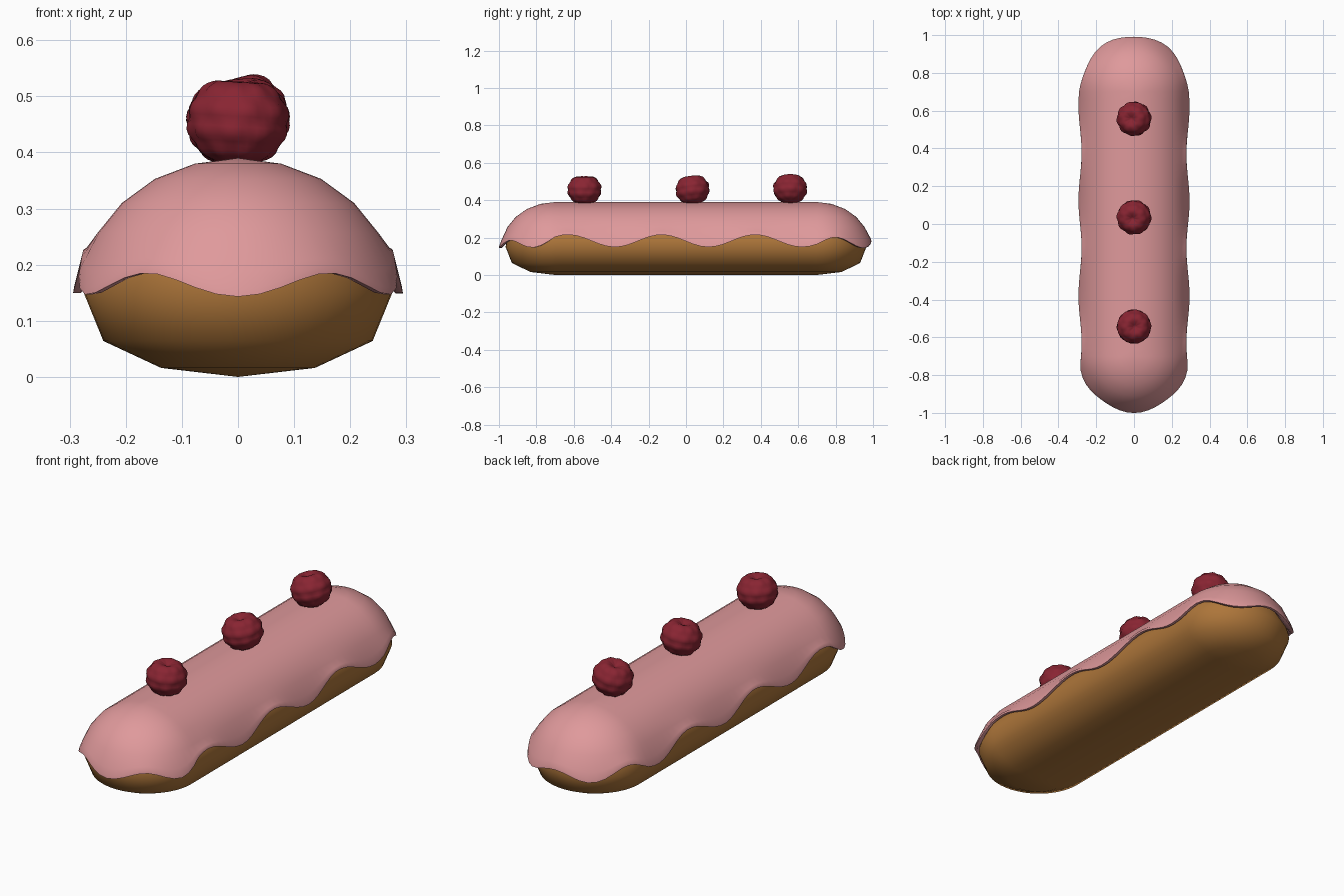
import bpy, bmesh, math
from mathutils import Vector, Euler

if "Cube" in bpy.data.objects:
    bpy.data.objects.remove(bpy.data.objects["Cube"])

L = 0.70          # half length of the straight middle part
CAP, STR = 24, 36  # segments per rounded end and per straight side


def material(name, rgb):
    m = bpy.data.materials.new(name)
    m.diffuse_color = (*rgb, 1)
    m.use_nodes = True
    m.node_tree.nodes["Principled BSDF"].inputs["Base Color"].default_value = m.diffuse_color
    return m


dough = material("golden dough", (0.42, 0.18, 0.042))
pink = material("pink icing", (0.74, 0.32, 0.33))
red = material("raspberry red", (0.25, 0.018, 0.032))


def finish(name, bm, mat):
    bmesh.ops.remove_doubles(bm, verts=bm.verts, dist=0.0004)
    bmesh.ops.recalc_face_normals(bm, faces=bm.faces)
    me = bpy.data.meshes.new(name)
    bm.to_mesh(me)
    bm.free()
    me.materials.append(mat)
    for p in me.polygons:
        p.use_smooth = True
    ob = bpy.data.objects.new(name, me)
    bpy.context.collection.objects.link(ob)
    bpy.context.view_layer.objects.active = ob
    ob.select_set(True)
    bpy.ops.object.shade_smooth_by_angle(angle=math.radians(50))
    ob.select_set(False)
    return ob


# Stadium plan: (outward x, outward y, spine y, drip phase in degrees)
plan = []
for i in range(STR):                       # right side, going back
    y = -L + 2 * L * i / STR
    plan.append((1, 0, y, (y - 0.12) * 720))
for i in range(CAP):                       # back end
    a = 180 * i / CAP
    plan.append((math.cos(math.radians(a)), math.sin(math.radians(a)), L, 57.6 + 5.4 * a))
for i in range(STR):                       # left side, going forward
    t = i / STR
    plan.append((-1, 0, L - 2 * L * t, 309.6 + 1000 * t))
for i in range(CAP):                       # front end
    a = 180 * i / CAP
    plan.append((-math.cos(math.radians(a)), -math.sin(math.radians(a)), -L, 5.45 * (a - 90)))


def shell(name, profile, stretch, mat):
    """Sweep a (radius, z) profile around the stadium plan."""
    bm = bmesh.new()
    cols = []
    for nx, ny, y, ph in plan:
        cols.append([bm.verts.new((nx * r, y + ny * r * stretch, z))
                     for r, z in profile(abs(ny), ph)])
    for a, b in zip(cols, cols[1:] + cols[:1]):
        for k in range(len(a) - 1):
            bm.faces.new((a[k], b[k], b[k + 1], a[k + 1]))
    return finish(name, bm, mat)


# Bun
def bun_profile(n, ph):
    return [(0, 0.0), (0.137, 0.016), (0.24, 0.064), (0.275, 0.15), (0.262, 0.21),
            (0.23, 0.26), (0.19, 0.30), (0.13, 0.34), (0.07, 0.36), (0, 0.37)]


# Icing with a wavy dripping hem
def icing_profile(n, ph):
    c = math.cos(math.radians(ph))
    h = (0.182 - 0.021 * n) - (0.033 - 0.015 * n) * c
    tip = 0.295 - 0.25 * (h - 0.145)
    return [(0, 0.39), (0.077, 0.38), (0.148, 0.353), (0.207, 0.31), (0.25, 0.257),
            (0.25 + 0.70 * (tip - 0.25), h + 0.38 * (0.257 - h)),
            (tip - 0.002, h + 0.012), (tip, h), (tip - 0.013, h), (0.25, h + 0.03)]


shell("bun", bun_profile, 0.962, dough)
shell("icing", icing_profile, 1.017, pink)


# Raspberries: lumpy rounded barrels with a dimple on top
def raspberry(name, y, z, tilt):
    bm = bmesh.new()
    bmesh.ops.create_uvsphere(bm, u_segments=40, v_segments=28, radius=1)
    rot = Euler(tilt).to_matrix()
    for v in bm.verts:
        d = v.co.normalized()
        th = math.atan2(d.y, d.x)
        el = math.acos(max(-1, min(1, d.z)))
        row = math.floor(el / math.pi * 6)
        lump = abs(math.sin(el * 6)) * abs(math.sin(4.5 * th + row * math.pi / 2))
        ring = math.sin(el)
        r = 0.087 + 0.007 * lump * ring
        p = Vector((d.x * r, d.y * r, d.z * r * 0.93))
        if d.z > 0:
            p.z -= 0.028 * max(0, 1 - ring / 0.5)
        v.co = rot @ p + Vector((0, y, z))
    return finish(name, bm, red)


raspberry("raspberry_front", -0.543, 0.456, (0.03, 0.05, 0.4))
raspberry("raspberry_middle", 0.035, 0.456, (-0.1, -0.15, 1.3))
raspberry("raspberry_back", 0.557, 0.461, (-0.2, 0.15, 2.2))
